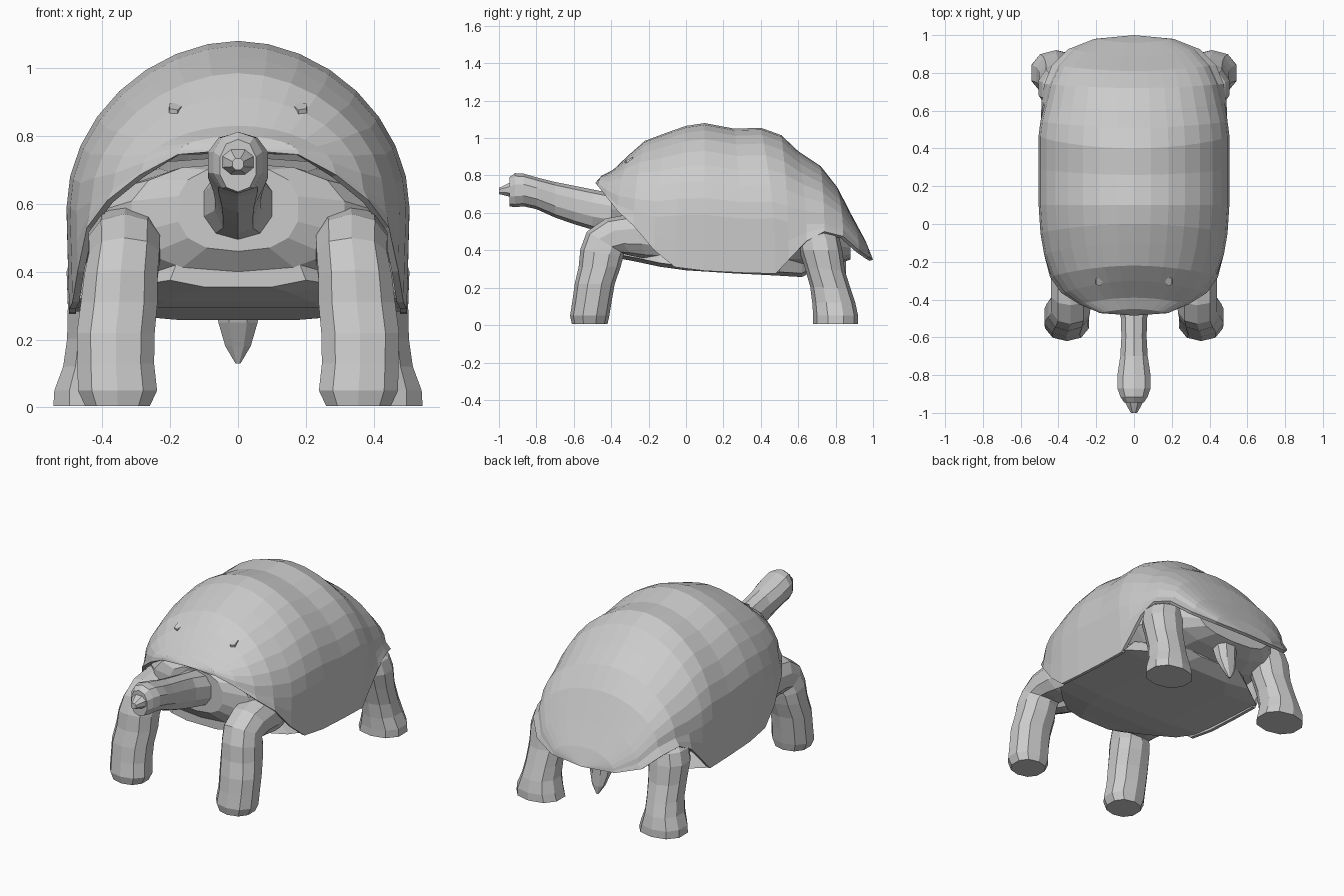
import bpy, bmesh, math
from mathutils import Vector


def loft(name, rings, mirror=False):
    """Skin closed rings of points and cap both ends."""
    bm = bmesh.new()
    vs = [[bm.verts.new(p) for p in r] for r in rings]
    n = len(vs[0])
    for a, b in zip(vs, vs[1:]):
        for i in range(n):
            j = (i + 1) % n
            bm.faces.new((a[i], a[j], b[j], b[i]))
    bm.faces.new(vs[0])
    bm.faces.new(vs[-1])
    return finish(name, bm, mirror)


def finish(name, bm, mirror=False):
    bmesh.ops.recalc_face_normals(bm, faces=bm.faces)
    me = bpy.data.meshes.new(name)
    bm.to_mesh(me)
    bm.free()
    ob = bpy.data.objects.new(name, me)
    bpy.context.collection.objects.link(ob)
    if mirror:
        ob.modifiers.new("Mirror", 'MIRROR').use_mirror_merge = False
    return ob


def power(v, e):
    return math.copysign(abs(v) ** e, v)


def ring(c, u, v, n=10, e=0.9):
    """Superellipse ring about c with half-axes u and v."""
    c, u, v = Vector(c), Vector(u), Vector(v)
    out = []
    for i in range(n):
        a = math.tau * (i + 0.5) / n
        out.append(c + u * power(math.cos(a), e) + v * power(math.sin(a), e))
    return out


# Shell: arches between the spine (y, z) and the rim (x, y, z)
spine = [(-.45, .80), (-.39, .83), (-.30, .915), (-.22, .985), (-.10, 1.03), (0, 1.065),
         (.10, 1.08), (.26, 1.05), (.40, 1.055), (.51, 1.015), (.60, .93), (.72, .85),
         (.81, .735), (.89, .58), (.96, .45)]
rim = [(.18, -.472, .745), (.29, -.425, .685), (.385, -.365, .61), (.445, -.28, .53),
       (.48, -.17, .40), (.495, -.06, .31), (.505, .10, .29), (.505, .30, .28),
       (.505, .48, .275), (.50, .55, .35), (.49, .645, .45), (.475, .74, .50),
       (.435, .84, .475), (.35, .925, .40), (.21, .98, .36)]
flare = [0, .02, .04, .03, .01, 0, 0, 0, 0, .01, .04, .06, .08, .08, .04]
bm = bmesh.new()
HALF, ARC = 10, 8
rows = []
for (sy, sz), (rx, ry, rz), fl in zip(spine, rim, flare):
    wall = min(.38, max(.06 + fl, (sz - rz - .2) * .66))
    row = []
    for k in range(-HALF, HALF + 1):
        i = abs(k)
        if i <= ARC:
            a = i / ARC * math.pi / 2
            x = (1 - fl) * math.sin(a) ** 1.06
            f = wall + (1 - wall) * max(math.cos(a), 0) ** 1.04
        else:
            t = (i - ARC) / (HALF - ARC)
            x, f = 1 - fl * (1 - t) - .015 * t * (fl < .02), wall * (1 - t)
        row.append(bm.verts.new((math.copysign(rx * x, k), sy + (ry - sy) * (1 - f * f),
                                 rz + (sz - rz) * f)))
    rows.append(row)
for a, b in zip(rows, rows[1:]):
    for k in range(2 * HALF):
        bm.faces.new((a[k], a[k + 1], b[k + 1], b[k]))
for tip, row in (((0, -.485, .76), rows[0]), ((0, 1.0, .35), rows[-1])):
    t = bm.verts.new(tip)
    for k in range(2 * HALF):
        bm.faces.new((t, row[k], row[k + 1]))
shell = finish("shell", bm)
if shell.data.polygons[7 * 2 * HALF + HALF].normal.z < 0:
    shell.data.flip_normals()
sol = shell.modifiers.new("Thickness", 'SOLIDIFY')
sol.thickness, sol.offset = 0.02, -1

# Small raised scutes at the front of the shell
loft("front_scute", [ring((.185, -.27, .84), (.03, 0, 0), (0, .05, .03), 5),
                     ring((.185, -.305, .888), (.02, 0, 0), (0, .025, .012), 5)], True)

# Belly plate: y, half width, bottom z
plate = [(-.35, .20, .355), (-.26, .31, .338), (-.14, .43, .312), (0, .485, .293),
         (.25, .495, .277), (.50, .49, .264), (.62, .33, .257), (.70, .18, .30)]
loft("belly_plate", [[(w, y, z + .02), (.5 * w, y, z), (-.5 * w, y, z), (-w, y, z + .02),
                      (-.85 * w, y, z + .1), (.85 * w, y, z + .1)] for y, w, z in plate])

# Body skin inside the shell: y, centre z, half width, half height
body = [(-.40, .585, .18, .125), (-.35, .56, .32, .16), (-.27, .53, .40, .18),
        (-.10, .52, .45, .20), (.25, .52, .46, .22), (.55, .49, .46, .20),
        (.67, .47, .44, .17), (.79, .47, .37, .15), (.88, .44, .25, .09)]
loft("body", [ring((0, y, z), (w, 0, 0), (0, 0, h), 14, .8) for y, z, w, h in body])

# Neck and head: y, bottom z, top z, half width
head = [(-.32, .47, .73, .16), (-.40, .495, .705, .105), (-.50, .51, .725, .072),
        (-.60, .54, .745, .07), (-.70, .575, .765, .076), (-.80, .62, .79, .092),
        (-.87, .635, .81, .092), (-.915, .63, .812, .075), (-.945, .635, .79, .055)]
loft("neck_and_head", [ring((0, y, (a + b) / 2), (w, 0, 0), (0, 0, (b - a) / 2), 10)
                       for y, a, b, w in head])
loft("beak", [ring((0, -.92, .725), (.06, 0, 0), (0, 0, .05), 8),
              ring((0, -.96, .722), (.042, 0, 0), (0, 0, .033), 8),
              ring((0, -1.0, .717), (.018, 0, 0), (0, 0, .018), 8)])

# Legs: x, y, z, half width, half depth, backward lean of the ring
front = [(.355, -.515, .005, .10, .095, 0), (.355, -.515, .05, .122, .105, 0),
         (.36, -.502, .13, .118, .105, 0), (.36, -.488, .22, .12, .107, 0),
         (.35, -.462, .31, .118, .112, 0), (.345, -.45, .385, .113, .115, .02),
         (.335, -.43, .44, .108, .10, .06), (.335, -.36, .47, .11, .07, .10),
         (.33, -.25, .475, .115, .04, .12), (.32, -.15, .47, .11, .02, .12)]
rear = [(.41, .80, .005, .14, .12, 0), (.415, .80, .05, .132, .12, 0),
        (.412, .79, .12, .108, .115, 0), (.405, .772, .20, .103, .108, .005),
        (.398, .742, .30, .108, .108, .01), (.395, .72, .40, .115, .115, 0),
        (.38, .71, .47, .11, .11, 0), (.33, .67, .53, .10, .10, 0)]
for name, path in (("front_leg", front), ("rear_leg", rear)):
    loft(name, [ring((x, y, z), (w, 0, 0), (0, d, -t), 10) for x, y, z, w, d, t in path], True)

# Tail, pointing down
tail = [(.77, .46, .10, .08), (.80, .34, .075, .06), (.815, .25, .062, .045),
        (.835, .18, .04, .025), (.845, .13, .008, .008)]
loft("tail", [ring((0, y, z), (w, 0, 0), (0, d, 0), 8) for y, z, w, d in tail])
